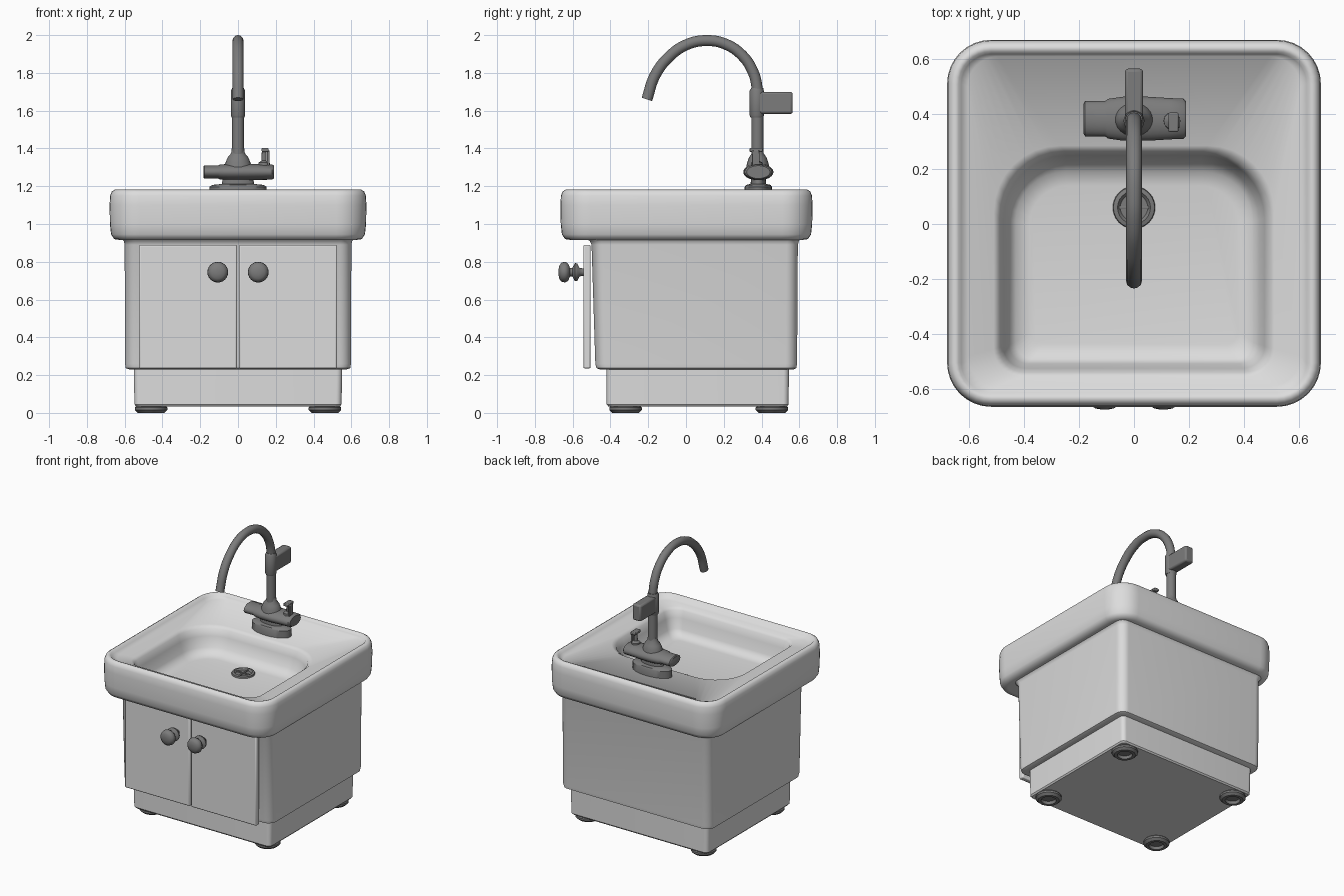
import bpy, bmesh, math
from mathutils import Vector, Matrix

if "Cube" in bpy.data.objects:
    bpy.data.objects.remove(bpy.data.objects["Cube"])


def material(name, r, g, b):
    m = bpy.data.materials.new(name)
    m.diffuse_color = (r, g, b, 1)
    m.use_nodes = True
    m.node_tree.nodes["Principled BSDF"].inputs["Base Color"].default_value = m.diffuse_color
    return m


WHITE = material("white ceramic", 0.72, 0.72, 0.72)
METAL = material("grey metal", 0.2, 0.2, 0.2)


def finish(name, bm, mat, angle=35, bevel=0):
    bmesh.ops.recalc_face_normals(bm, faces=bm.faces)
    me = bpy.data.meshes.new(name)
    bm.to_mesh(me)
    bm.free()
    ob = bpy.data.objects.new(name, me)
    bpy.context.collection.objects.link(ob)
    me.materials.append(mat)
    if bevel:
        mod = ob.modifiers.new("bevel", "BEVEL")
        mod.width, mod.segments = bevel, 2
    bpy.ops.object.select_all(action='DESELECT')
    bpy.context.view_layer.objects.active = ob
    ob.select_set(True)
    bpy.ops.object.shade_smooth_by_angle(angle=math.radians(angle))
    return ob


def loft(name, rings, mat, angle=35):
    """Skin a stack of equal-length rings and cap both ends."""
    bm = bmesh.new()
    loops = [[bm.verts.new(p) for p in ring] for ring in rings]
    n = len(loops[0])
    for a, b in zip(loops, loops[1:]):
        for i in range(n):
            j = (i + 1) % n
            bm.faces.new((a[i], a[j], b[j], b[i]))
    bm.faces.new(loops[0])
    bm.faces.new(loops[-1])
    return finish(name, bm, mat, angle)


def ring(hx, y0, y1, z, rf, rb, k=8):
    """Rounded rectangle with separate front and back corner radii."""
    pts = []
    for sx, y, sy, r, start in ((1, y1, -1, rb, 0), (-1, y1, -1, rb, 90),
                                (-1, y0, 1, rf, 180), (1, y0, 1, rf, 270)):
        for i in range(k + 1):
            a = math.radians(start + 90 * i / k)
            pts.append((sx * (hx - r) + r * math.cos(a), y + sy * r + r * math.sin(a), z))
    return pts


def lathe(name, profile, loc, mat, axis=(0, 0, 1), scale=(1, 1, 1), n=24, angle=40):
    """Spin (radius, height) points around an axis."""
    m = (Matrix.Translation(loc) @ Matrix.Diagonal((*scale, 1))
         @ Vector(axis).to_track_quat('Z', 'Y').to_matrix().to_4x4())
    rings = [[m @ Vector((r * math.cos(2 * math.pi * i / n), r * math.sin(2 * math.pi * i / n), h))
              for i in range(n)] for r, h in profile]
    return loft(name, rings, mat, angle)


def box(name, lo, hi, mat, bevel=0.006):
    bm = bmesh.new()
    c = [(a + b) / 2 for a, b in zip(lo, hi)]
    s = [b - a for a, b in zip(lo, hi)]
    bmesh.ops.create_cube(bm, size=1, matrix=Matrix.Translation(c) @ Matrix.Diagonal((*s, 1)))
    return finish(name, bm, mat, 35, bevel)


def tube(name, pts, radius, mat):
    cu = bpy.data.curves.new(name, 'CURVE')
    cu.dimensions = '3D'
    cu.bevel_depth, cu.bevel_resolution, cu.use_fill_caps = radius, 4, True
    cu.resolution_u = 6
    sp = cu.splines.new('BEZIER')
    sp.bezier_points.add(len(pts) - 1)
    for p, co in zip(sp.bezier_points, pts):
        p.co = co
        p.handle_left_type = p.handle_right_type = 'AUTO'
    ob = bpy.data.objects.new(name, cu)
    bpy.context.collection.objects.link(ob)
    cu.materials.append(mat)
    bpy.ops.object.select_all(action='DESELECT')
    bpy.context.view_layer.objects.active = ob
    ob.select_set(True)
    bpy.ops.object.convert(target='MESH')
    bpy.ops.object.shade_smooth_by_angle(angle=math.radians(40))


# Basin: outer slab, rolled rim, ledge and bowl as one skin
outer = [(0.06, 0.915), (0.025, 0.92), (0.008, 0.945), (0.002, 1.0), (0, 1.1), (0.003, 1.15),
         (0.012, 1.172), (0.028, 1.182), (0.042, 1.178), (0.052, 1.165)]
rings = [ring(0.68 - d, -0.665 + d, 0.67 - d, z, 0.16 - d, 0.16 - d) for d, z in outer]
rings += [ring(0.605, -0.59, 0.61, 1.15, 0.11, 0.11),
          ring(0.51, -0.555, 0.285, 1.145, 0.1, 0.24),
          ring(0.49, -0.54, 0.262, 1.128, 0.09, 0.24),
          ring(0.475, -0.525, 0.25, 1.08, 0.08, 0.23),
          ring(0.455, -0.508, 0.225, 1.01, 0.07, 0.21),
          ring(0.43, -0.49, 0.19, 0.975, 0.06, 0.18),
          ring(0.38, -0.44, 0.14, 0.965, 0.05, 0.14)]
loft("basin", rings, WHITE, 60)

# Drain ring with cross bar in the bowl floor
lathe("drain_ring", [(0.05, 0.0), (0.078, 0.0), (0.075, 0.014), (0.06, 0.018), (0.05, 0.006)],
      (0, 0.06, 0.962), METAL)
for name, hx, hy in (("drain_bar_across", 0.055, 0.006), ("drain_bar_along", 0.006, 0.055)):
    box(name, (-hx, 0.06 - hy, 0.963), (hx, 0.06 + hy, 0.974), METAL, 0.002)

# Cabinet body, leaning out slightly to the front
loft("cabinet", [ring(0.575, -0.455, 0.57, 0.23, 0.05, 0.05),
                 ring(0.594, -0.474, 0.584, 0.237, 0.06, 0.06),
                 ring(0.598, -0.48, 0.588, 0.26, 0.06, 0.06),
                 ring(0.6, -0.5, 0.592, 0.89, 0.06, 0.06),
                 ring(0.605, -0.51, 0.598, 0.91, 0.06, 0.06),
                 ring(0.62, -0.53, 0.61, 0.925, 0.06, 0.06)], WHITE)

# Plinth
loft("plinth", [ring(0.54, -0.412, 0.535, 0.035, 0.03, 0.03),
                ring(0.548, -0.42, 0.543, 0.045, 0.03, 0.03),
                ring(0.552, -0.42, 0.545, 0.235, 0.03, 0.03)], WHITE)

# Feet with hollow undersides
foot = [(0.045, 0.02), (0.05, 0.0), (0.07, 0.0), (0.086, 0.015), (0.086, 0.028), (0.07, 0.045)]
for sx, side in ((-1, "left"), (1, "right")):
    for y, end in ((-0.32, "front"), (0.455, "back")):
        lathe(f"foot_{end}_{side}", foot, (sx * 0.46, y, 0), METAL, n=16)

# Doors and turned knobs
knob = [(0.02, 0.0), (0.022, 0.022), (0.046, 0.034), (0.048, 0.046), (0.022, 0.06), (0.022, 0.072),
        (0.046, 0.082), (0.055, 0.098), (0.05, 0.118), (0.034, 0.129), (0.012, 0.133)]
for sx, side in ((-1, "left"), (1, "right")):
    x0, x1 = sorted((sx * 0.005, sx * 0.525))
    box(f"door_{side}", (x0, -0.543, 0.235), (x1, -0.505, 0.89), WHITE, 0.008)
    lathe(f"knob_{side}", knob, (sx * 0.107, -0.542, 0.745), METAL, axis=(0, -1, 0), angle=60)

# Faucet foot and mixer body
lathe("faucet_foot", [(0.15, 1.135), (0.15, 1.197), (0.135, 1.207), (0.085, 1.212), (0.08, 1.25)],
      (0, 0.383, 0), METAL, scale=(1, 0.48, 1))
lathe("mixer_body", [(0.055, -0.183), (0.064, -0.178), (0.064, -0.105), (0.072, -0.095),
                     (0.08, -0.04), (0.08, 0.05), (0.075, 0.13), (0.073, 0.18), (0.062, 0.19)],
      (0, 0.383, 1.275), METAL, axis=(1, 0, 0), scale=(1, 1, 0.55))
lathe("mixer_neck", [(0.075, 1.29), (0.066, 1.325), (0.055, 1.352), (0.036, 1.375), (0.033, 1.4)],
      (0, 0.38, 0), METAL, scale=(1, 0.85, 1))

# Side lever on the mixer
lathe("lever_post", [(0.032, 1.29), (0.03, 1.325), (0.013, 1.335), (0.012, 1.395)],
      (0.138, 0.375, 0), METAL, n=12)
box("lever_handle", (0.125, 0.335, 1.382), (0.162, 0.405, 1.402), METAL, 0.005)
box("lever_fin", (0.154, 0.35, 1.30), (0.168, 0.39, 1.39), METAL, 0.004)

# Column, collar with rear block, and gooseneck spout
lathe("faucet_column", [(0.032, 1.35), (0.032, 1.72)], (0, 0.378, 0), METAL, n=20)
lathe("faucet_collar", [(0.034, 1.565), (0.038, 1.575), (0.038, 1.705), (0.03, 1.72)],
      (0, 0.375, 0), METAL, n=20)
box("faucet_rear_block", (-0.033, 0.37, 1.583), (0.033, 0.565, 1.7), METAL, 0.012)
path = [(0.378, 1.66), (0.375, 1.73), (0.355, 1.805), (0.3, 1.89), (0.21, 1.952), (0.11, 1.971),
        (0.005, 1.95), (-0.09, 1.885), (-0.165, 1.785), (-0.207, 1.66)]
tube("spout", [(0, y, z) for y, z in path], 0.029, METAL)
